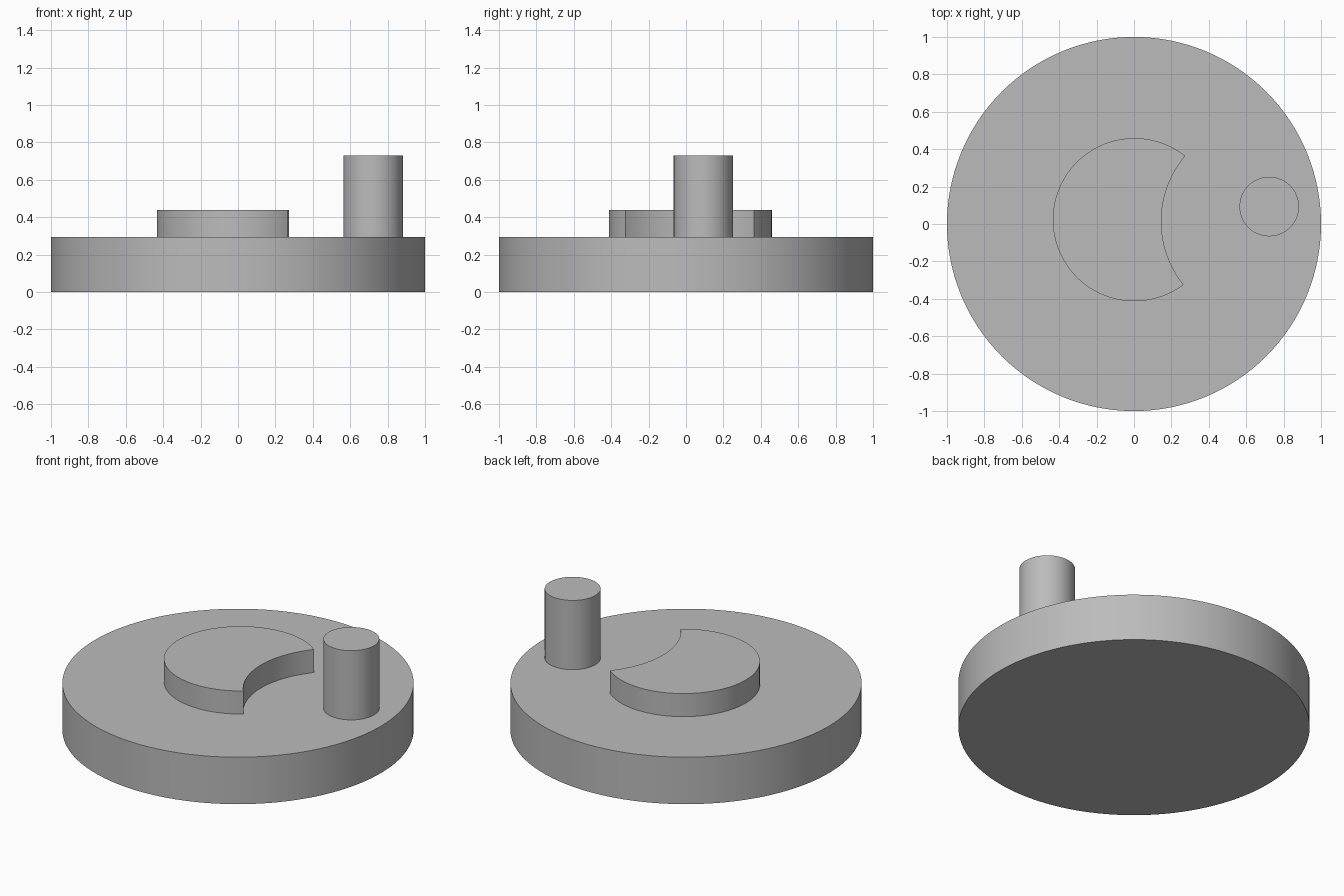
import bpy
import bmesh
from math import acos, cos, sin, pi, radians, hypot, atan2

cube = bpy.data.objects.get("Cube")
if cube:
    bpy.data.objects.remove(cube, do_unlink=True)

GREY = (0.5, 0.5, 0.5, 1)
grey = bpy.data.materials.new("plain grey")
grey.use_nodes = True
grey.diffuse_color = GREY
grey.node_tree.nodes["Principled BSDF"].inputs["Base Color"].default_value = GREY


def arc(cx, cy, r, start, end, steps):
    """Points along an arc, both ends included."""
    angles = [start + (end - start) * i / steps for i in range(steps + 1)]
    return [(cx + r * cos(a), cy + r * sin(a)) for a in angles]


def extrude(name, outline, bottom, top):
    """Solid with the given counter-clockwise outline."""
    bm = bmesh.new()
    face = bm.faces.new([bm.verts.new((x, y, bottom)) for x, y in outline])
    result = bmesh.ops.extrude_face_region(bm, geom=[face], use_keep_orig=True)
    for v in result["geom"]:
        if isinstance(v, bmesh.types.BMVert):
            v.co.z = top
    bmesh.ops.recalc_face_normals(bm, faces=bm.faces)
    mesh = bpy.data.meshes.new(name)
    bm.to_mesh(mesh)
    bm.free()
    mesh.materials.append(grey)
    obj = bpy.data.objects.new(name, mesh)
    bpy.context.collection.objects.link(obj)
    bpy.ops.object.select_all(action="DESELECT")
    obj.select_set(True)
    bpy.context.view_layer.objects.active = obj
    bpy.ops.object.shade_smooth_by_angle(angle=radians(30))


def circle(cx, cy, r, steps):
    return arc(cx, cy, r, 0, 2 * pi, steps)[:-1]


# Base disc and drive pin
DECK = 0.295
extrude("base_disc", circle(0, 0, 1, 128), 0, DECK)
extrude("drive_pin", circle(0.723, 0.093, 0.159, 64), DECK, 0.73)

# Crescent locking boss: a disc with a circular bite on its +x side
bx, by, br = 0.002, 0.023, 0.436
cx, cy, cr = 0.688, 0.014, 0.542
d = hypot(cx - bx, cy - by)
aim = atan2(cy - by, cx - bx)
half_outer = acos((br**2 + d**2 - cr**2) / (2 * br * d))
half_bite = acos((cr**2 + d**2 - br**2) / (2 * cr * d))
outer = arc(bx, by, br, aim + half_outer, aim + 2 * pi - half_outer, 80)
bite = arc(cx, cy, cr, aim + pi + half_bite, aim + pi - half_bite, 32)
extrude("locking_crescent", outer + bite[1:-1], DECK, 0.44)
